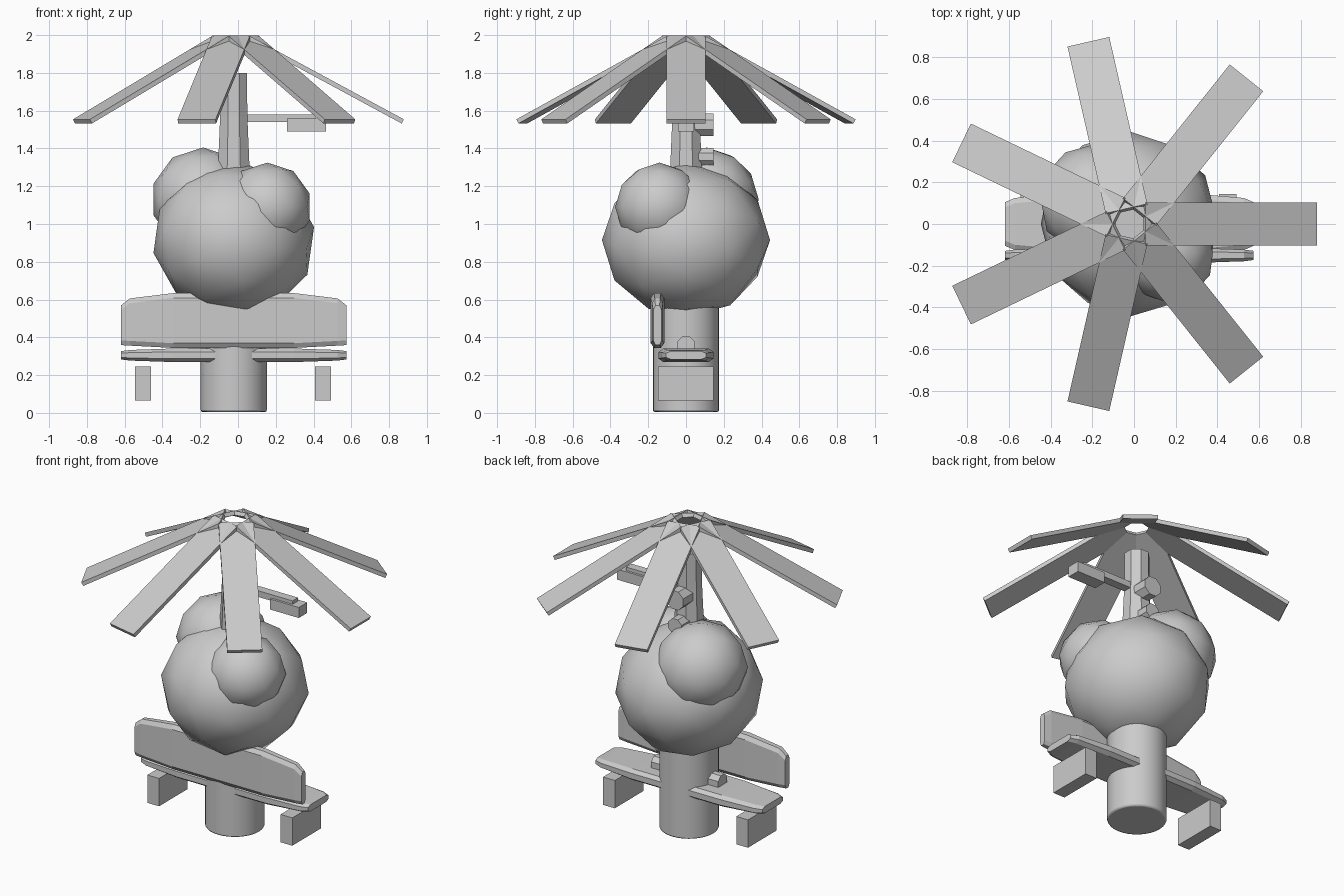
import bpy, bmesh, math
from mathutils import Matrix, Vector

if "Cube" in bpy.data.objects:
    bpy.data.objects.remove(bpy.data.objects["Cube"])

CX = -0.0225  # common vertical axis


def from_bmesh(name, bm):
    bmesh.ops.recalc_face_normals(bm, faces=bm.faces)
    me = bpy.data.meshes.new(name)
    bm.to_mesh(me)
    bm.free()
    ob = bpy.data.objects.new(name, me)
    bpy.context.collection.objects.link(ob)
    return ob


def box(name, lo, hi):
    bm = bmesh.new()
    bmesh.ops.create_cube(bm, size=1)
    lo, hi = Vector(lo), Vector(hi)
    for v in bm.verts:
        v.co = Vector(a * b for a, b in zip(v.co, hi - lo)) + (lo + hi) / 2
    return from_bmesh(name, bm)


def prism(name, start, end, r1, r2, sides):
    start, end = Vector(start), Vector(end)
    axis = end - start
    bm = bmesh.new()
    bmesh.ops.create_cone(bm, cap_ends=True, segments=sides, radius1=r1, radius2=r2,
                          depth=axis.length)
    spin = Matrix.Rotation(math.pi / sides, 4, 'Z')
    turn = axis.to_track_quat('Z', 'Y').to_matrix().to_4x4()
    bm.transform(Matrix.Translation((start + end) / 2) @ turn @ spin)
    return from_bmesh(name, bm)


def ball(name, loc, r, scale=(1, 1, 1), spin=0):
    bpy.ops.mesh.primitive_ico_sphere_add(subdivisions=2, radius=r, location=loc,
                                          rotation=(math.pi / 2, spin, 0))
    ob = bpy.context.object
    ob.name = name
    ob.scale = scale
    bpy.ops.object.shade_smooth()


def plank(name, upright, y0, z0):
    # lofted chamfered section; (x, sideways shift, half width, half thickness)
    half = [(0.597, -0.025, 0.105, 0.022), (0.55, -0.008, 0.125, 0.028),
            (0.32, 0, 0.145, 0.036)]
    stations = [(-x, s, w, t) for x, s, w, t in half] + half[::-1]
    bm = bmesh.new()
    rings = []
    for x, s, w, t in stations:
        a, b = w - 0.025, t * 0.5
        sec = [(w, b), (a, t), (-a, t), (-w, b), (-w, -b), (-a, -t), (a, -t), (w, -b)]
        if upright:
            ring = [(CX + x, y0 + q, z0 + p + s) for p, q in sec]
        else:
            ring = [(CX + x, y0 + p, z0 + q) for p, q in sec]
        rings.append([bm.verts.new(c) for c in ring])
    for r, n in zip(rings, rings[1:]):
        for i in range(8):
            j = (i + 1) % 8
            bm.faces.new((r[i], r[j], n[j], n[i]))
    bm.faces.new(rings[0])
    bm.faces.new(rings[-1])
    return from_bmesh(name, bm)


# round base column with a softened rim
bpy.ops.mesh.primitive_cylinder_add(vertices=32, radius=0.175, depth=0.6, location=(CX, 0, 0.305))
base = bpy.context.object
base.name = "base_column"
bev = base.modifiers.new("rim", 'BEVEL')
bev.width, bev.segments, bev.limit_method = 0.01, 2, 'ANGLE'
bpy.ops.object.shade_smooth_by_angle(angle=math.radians(40))

# faceted body with two bulges
ball("body", (CX, 0, 0.915), 0.445, (0.972, 0.925, 1), math.radians(8))
ball("front_bulge", (0.155, -0.14, 1.09), 0.235)
ball("back_bulge", (-0.185, 0.11, 1.13), 0.275)

# planks, cross rod and side pads
plank("lower_plank", False, 0, 0.305)
plank("upright_plank", True, -0.151, 0.489)
prism("cross_rod", (CX - 0.24, 0, 0.36), (CX + 0.24, 0, 0.36), 0.05, 0.05, 8)
for side, x in (("left", -0.503), ("right", 0.45)):
    box(side + "_pad", (x - 0.042, -0.148, 0.065), (x + 0.042, 0.145, 0.245))

# mast: flared foot and straight top
prism("mast_foot", (CX, 0, 1.2), (CX, 0, 1.57), 0.095, 0.078, 8)
prism("mast_top", (CX, 0, 1.56), (CX, 0, 1.8), 0.078, 0.076, 8)

# mast fittings
box("arm", (CX, -0.028, 1.54), (0.41, 0.028, 1.58))
box("arm_end", (0.26, -0.043, 1.49), (0.465, 0.043, 1.558))
prism("upper_knob", (CX, 0.04, 1.525), (CX, 0.145, 1.525), 0.064, 0.064, 8)
prism("lower_knob", (CX, 0.04, 1.355), (CX, 0.145, 1.355), 0.052, 0.052, 8)

# ring of seven drooping blades
inner, outer = Vector((0.07, 0, 1.987)), Vector((0.892, 0, 1.543))
span = outer - inner
droop = math.atan2(-span.z, span.x)
for i in range(7):
    blade = box("blade_%d" % (i + 1), (-span.length / 2, -0.103, -0.0125),
                (span.length / 2, 0.103, 0.0125))
    blade.data.transform(Matrix.Translation((CX + 0.003, 0, 0))
                         @ Matrix.Rotation(i * math.tau / 7, 4, 'Z')
                         @ Matrix.Translation((inner + outer) / 2)
                         @ Matrix.Rotation(droop, 4, 'Y'))
